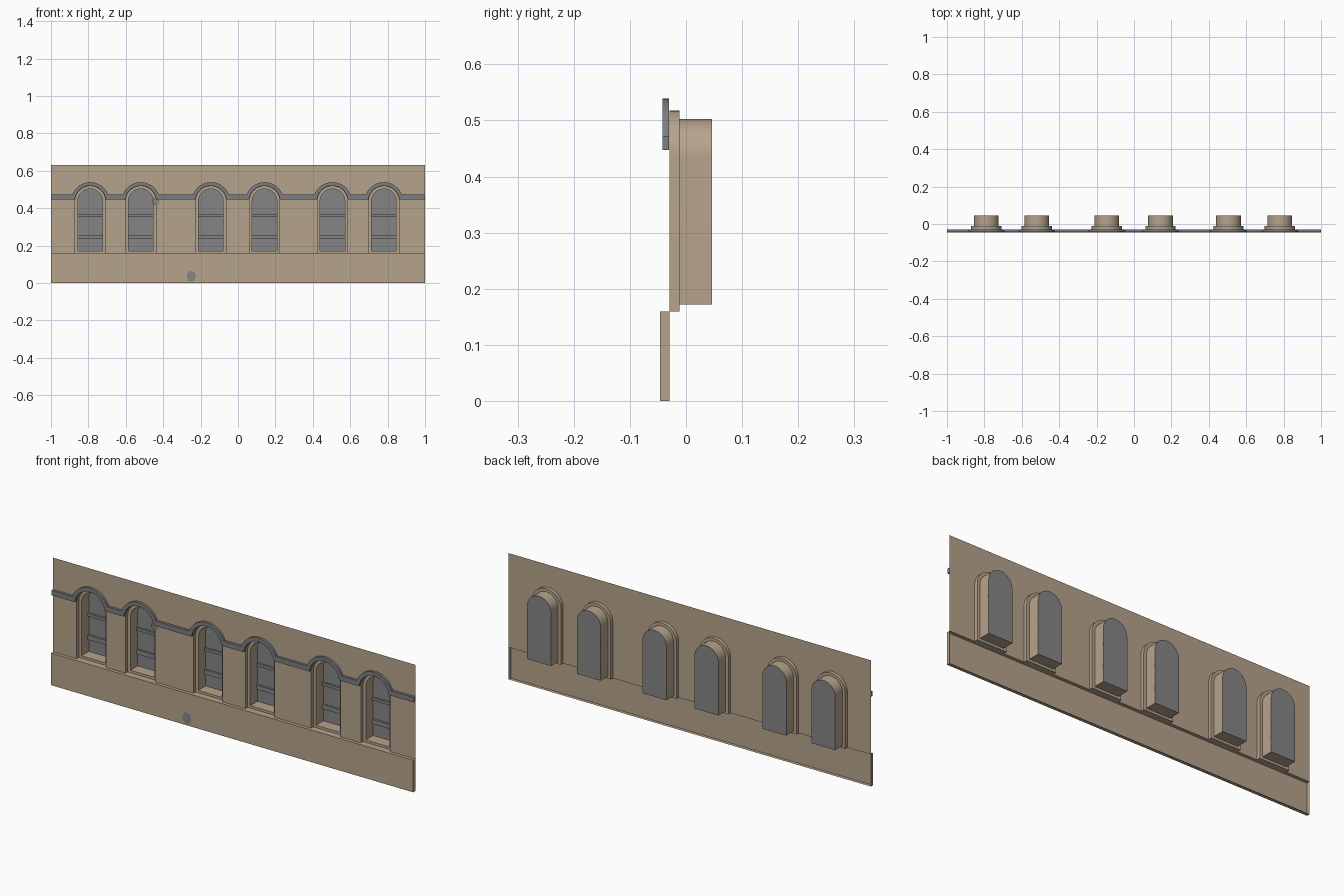
import bpy, bmesh, math

if "Cube" in bpy.data.objects:
    bpy.data.objects.remove(bpy.data.objects["Cube"])

CENTRES = [-0.79, -0.52, -0.145, 0.142, 0.505, 0.78]
SPRING = 0.437                      # height where the arches start
R_OUT, R_IN = 0.081, 0.066          # outer and inner recess radii
SILL_OUT, SILL_IN = 0.16, 0.172
TOP = 0.63
Y_BASE, Y_TRIM, Y_WALL, Y_STEP, Y_GLASS = -0.046, -0.042, -0.0295, -0.012, 0.046
SEG = 20


def material(name, col):
    m = bpy.data.materials.new(name)
    m.diffuse_color = (*col, 1)
    m.use_nodes = True
    m.node_tree.nodes["Principled BSDF"].inputs["Base Color"].default_value = m.diffuse_color
    return m


TAN = material("tan_stone", (0.47, 0.37, 0.265))
GLASS = material("window_grey", (0.235, 0.235, 0.235))
TRIM = material("trim_grey", (0.205, 0.21, 0.22))


def make(name, faces, mat, smooth=False):
    """Object from a list of faces, each a list of points; seams are welded."""
    bm = bmesh.new()
    for f in faces:
        bm.faces.new([bm.verts.new(p) for p in f])
    bmesh.ops.remove_doubles(bm, verts=bm.verts[:], dist=1e-5)
    me = bpy.data.meshes.new(name)
    bm.to_mesh(me)
    bm.free()
    me.materials.append(mat)
    ob = bpy.data.objects.new(name, me)
    bpy.context.collection.objects.link(ob)
    if smooth:
        bpy.ops.object.select_all(action='DESELECT')
        bpy.context.view_layer.objects.active = ob
        ob.select_set(True)
        bpy.ops.object.shade_smooth_by_angle(angle=math.radians(30))
    return ob


def arc(c, r, a0=0.0):
    """Arch points from left to right, starting a0 above the horizontal."""
    out = []
    for i in range(SEG + 1):
        a = math.pi - a0 - (math.pi - 2 * a0) * i / SEG
        out.append((c + r * math.cos(a), SPRING + r * math.sin(a)))
    return out


def box(x0, x1, y0, y1, z0, z1, back=True):
    def p(i, j, k):
        return ((x0, x1)[i], (y0, y1)[j], (z0, z1)[k])
    f = [[p(0, 0, 0), p(1, 0, 0), p(1, 0, 1), p(0, 0, 1)],
         [p(0, 0, 1), p(1, 0, 1), p(1, 1, 1), p(0, 1, 1)],
         [p(0, 1, 0), p(1, 1, 0), p(1, 0, 0), p(0, 0, 0)],
         [p(0, 1, 0), p(0, 0, 0), p(0, 0, 1), p(0, 1, 1)],
         [p(1, 0, 0), p(1, 1, 0), p(1, 1, 1), p(1, 0, 1)]]
    if back:
        f.append([p(1, 1, 0), p(0, 1, 0), p(0, 1, 1), p(1, 1, 1)])
    return f


# Wall sheet with arched openings
line = [(-1, SILL_OUT)]
for c in CENTRES:
    line += [(c - R_OUT, SILL_OUT)] + arc(c, R_OUT) + [(c + R_OUT, SILL_OUT)]
line.append((1, SILL_OUT))
faces = []
for (xa, za), (xb, zb) in zip(line, line[1:]):
    if xb - xa > 1e-6:
        faces.append([(xa, Y_WALL, za), (xb, Y_WALL, zb), (xb, Y_WALL, TOP), (xa, Y_WALL, TOP)])
make("wall", faces, TAN)

# Projecting plinth, open at the back
make("plinth", box(-1, 1, Y_BASE, Y_WALL, 0, SILL_OUT, back=False), TAN)


# Stepped window recesses, glazing and glazing bars
def loop(c, r, sill, y):
    pts = [(c - r, sill)] + arc(c, r) + [(c + r, sill)]
    return [(x, y, z) for x, z in pts]


def bridge(a, b):
    n = len(a)
    return [[a[i], b[i], b[(i + 1) % n], a[(i + 1) % n]] for i in range(n)]


for n, c in enumerate(CENTRES, 1):
    rings = [loop(c, R_OUT, SILL_OUT, Y_WALL), loop(c, R_OUT, SILL_OUT, Y_STEP),
             loop(c, R_IN, SILL_IN, Y_STEP), loop(c, R_IN, SILL_IN, Y_GLASS)]
    faces = []
    for a, b in zip(rings, rings[1:]):
        faces += bridge(a, b)
    make(f"window_recess_{n}", faces, TAN, smooth=True)
    make(f"window_glass_{n}", [rings[3][::-1]], GLASS)
    bars = []
    for z0, z1 in ((0.235, 0.257), (0.352, 0.366)):
        bars += box(c - R_IN, c + R_IN, Y_GLASS - 0.01, Y_GLASS, z0, z1, back=False)
    make(f"window_bars_{n}", bars, GLASS)

# String course that rises over every arch
Z_LOW, Z_HIGH, T_IN, T_OUT = 0.447, 0.472, 0.083, 0.102
low, high = [(-1, Z_LOW)], [(-1, Z_HIGH)]
for c in CENTRES:
    low += arc(c, T_IN, math.asin((Z_LOW - SPRING) / T_IN))
    high += arc(c, T_OUT, math.asin((Z_HIGH - SPRING) / T_OUT))
low.append((1, Z_LOW))
high.append((1, Z_HIGH))
sections = [[(l[0], Y_TRIM, l[1]), (h[0], Y_TRIM, h[1]),
             (h[0], Y_WALL - 0.0005, h[1]), (l[0], Y_WALL - 0.0005, l[1])]
            for l, h in zip(low, high)]
faces = [sections[0][::-1], sections[-1]]
for a, b in zip(sections, sections[1:]):
    faces += bridge(a, b)
trim = make("arched_string_course", faces, TRIM, smooth=True)
bm = bmesh.new()
bm.from_mesh(trim.data)
bmesh.ops.recalc_face_normals(bm, faces=bm.faces[:])
bm.to_mesh(trim.data)
bm.free()


# Small grey patches on plinth and wall
def patch(name, x, y, z, rx, rz):
    make(name, [[(x + rx * math.cos(math.tau * i / 12), y, z + rz * math.sin(math.tau * i / 12))
                 for i in range(12)]], GLASS)


patch("plinth_patch", -0.25, Y_BASE - 0.0004, 0.035, 0.024, 0.029)
patch("wall_patch", -0.44, Y_WALL - 0.0004, 0.437, 0.02, 0.018)
